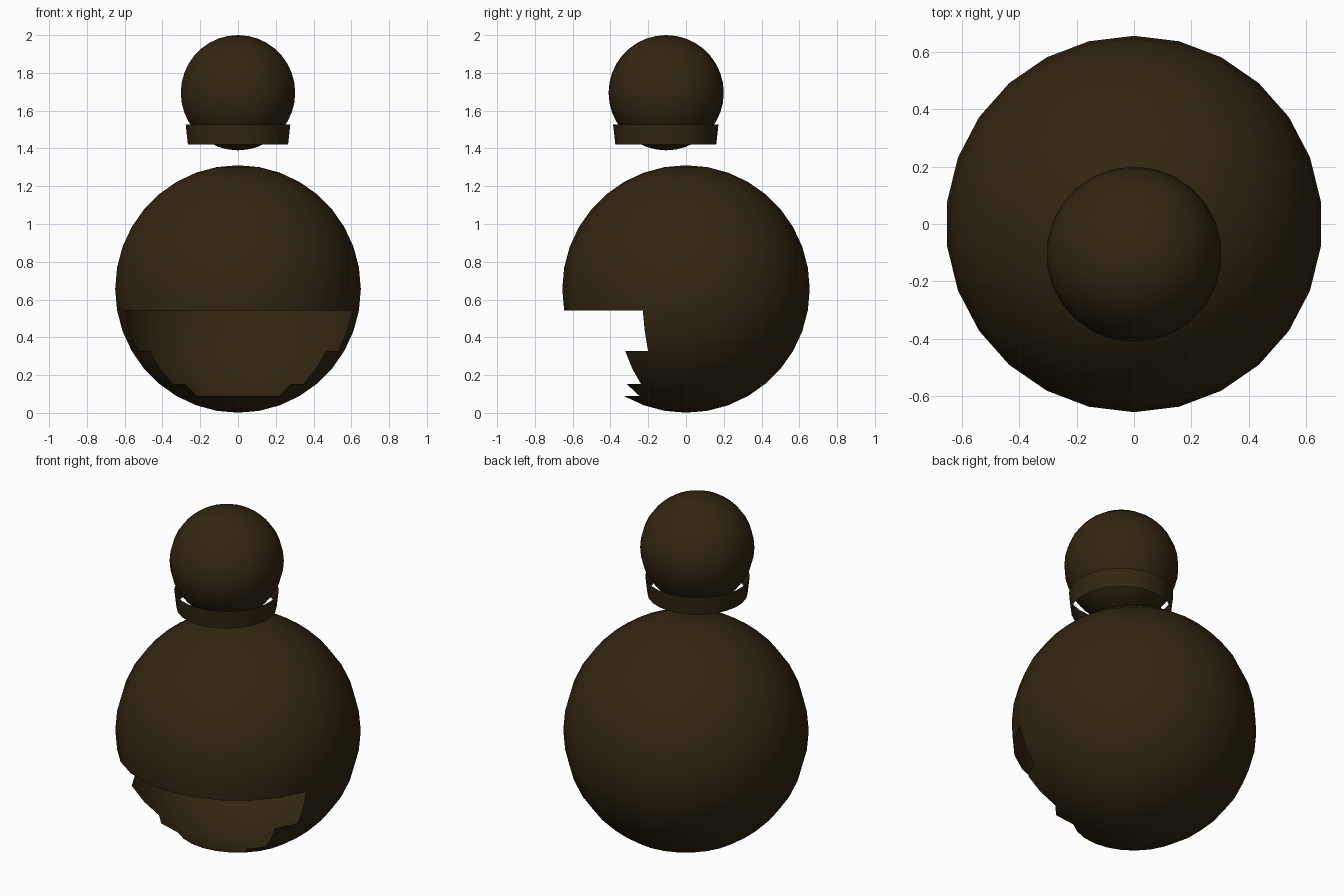
import bpy, bmesh, math
from mathutils import Matrix

SEGMENTS, RINGS = 26, 18
STEP = 360 / SEGMENTS

cube = bpy.data.objects.get("Cube")
if cube:
    bpy.data.objects.remove(cube, do_unlink=True)

brown = bpy.data.materials.new("dark brown")
brown.use_nodes = True
color = (0.032, 0.02, 0.006, 1)
brown.diffuse_color = color
brown.node_tree.nodes["Principled BSDF"].inputs["Base Color"].default_value = color


def finish(bm, name, location):
    """Turn a bmesh into a smooth-shaded object."""
    mesh = bpy.data.meshes.new(name)
    for face in bm.faces:
        face.smooth = True
    bm.to_mesh(mesh)
    bm.free()
    mesh.materials.append(brown)
    obj = bpy.data.objects.new(name, mesh)
    obj.location = location
    bpy.context.collection.objects.link(obj)
    return obj


def ball(radius):
    bm = bmesh.new()
    bmesh.ops.create_uvsphere(bm, u_segments=SEGMENTS, v_segments=RINGS, radius=radius)
    return bm


def in_opening(face):
    """Stepped opening low on the front, narrowing towards the bottom."""
    c = face.calc_center_median()
    latitude = math.degrees(math.atan2(c.z, math.hypot(c.x, c.y)))
    azimuth = math.degrees(math.atan2(abs(c.x), -c.y))
    for top, bottom, columns in ((-10, -30, 5), (-30, -50, 4), (-50, -60, 3)):
        if bottom < latitude < top:
            return azimuth < columns * STEP
    return False


# Body: hollow ball with the opening removed
bm = ball(0.655)
bmesh.ops.delete(bm, geom=[f for f in bm.faces if in_opening(f)], context="FACES")
finish(bm, "body", (0, 0, 0.656))

# Head: small ball floating above, set forward
finish(ball(0.305), "head", (0, -0.105, 1.695))

# Collar: open, slightly flared band around the lower head
bm = bmesh.new()
bmesh.ops.create_cone(bm, cap_ends=False, segments=SEGMENTS, radius1=0.267,
                      radius2=0.279, depth=0.106, matrix=Matrix.Identity(4))
finish(bm, "collar", (0, -0.107, 1.474))
